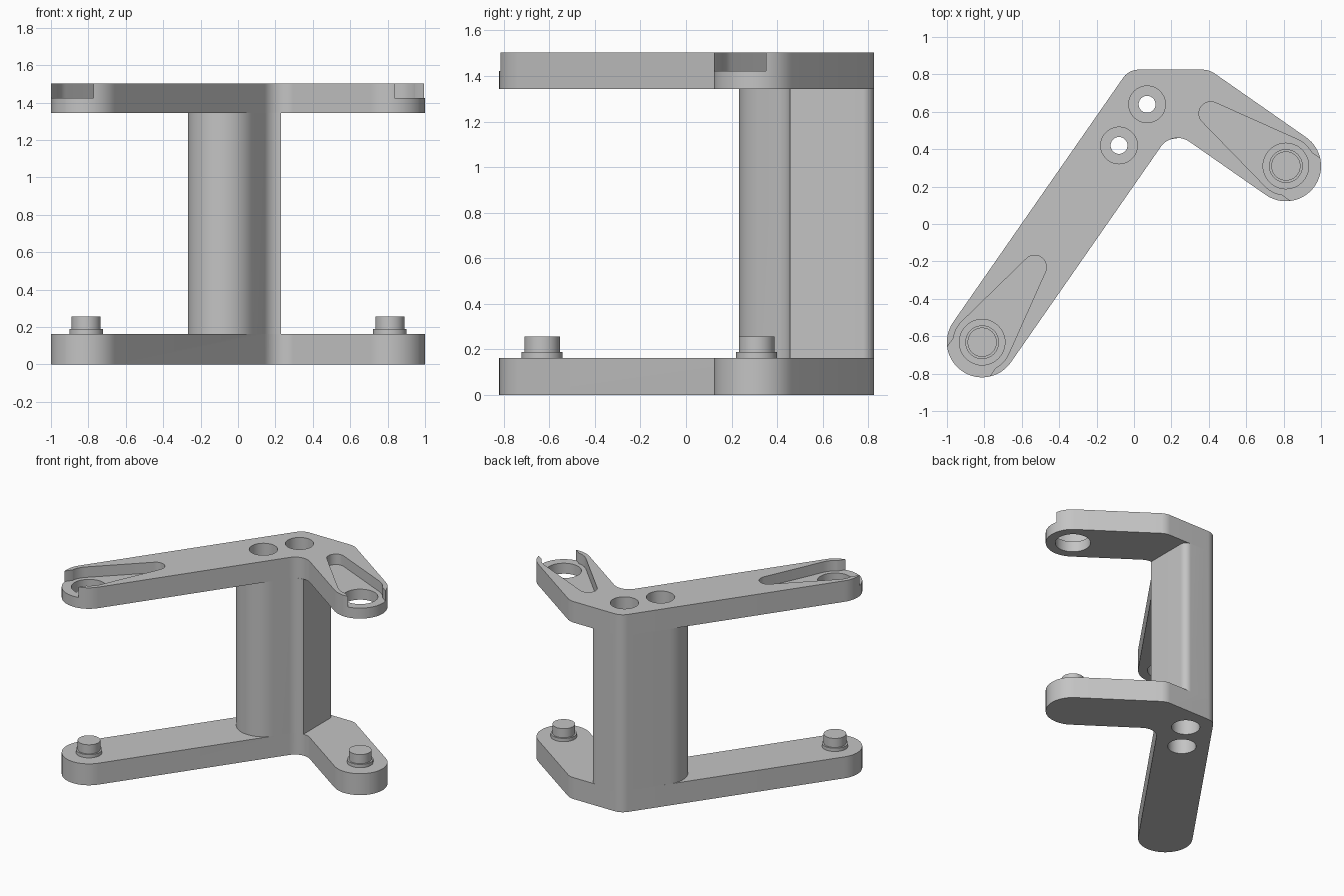
import bpy, bmesh, math
from mathutils import Vector

if "Cube" in bpy.data.objects:
    bpy.data.objects.remove(bpy.data.objects["Cube"])

grey = bpy.data.materials.new("light_grey")
grey.use_nodes = True
grey.diffuse_color = (0.55, 0.55, 0.55, 1)
grey.node_tree.nodes["Principled BSDF"].inputs["Base Color"].default_value = grey.diffuse_color


def rounded(corners, steps=14):
    """Outline with an arc at every (point, radius) corner."""
    out = []
    for i, (p, r) in enumerate(corners):
        if not r:
            out.append(p)
            continue
        a = (corners[i - 1][0] - p).normalized()
        b = (corners[(i + 1) % len(corners)][0] - p).normalized()
        half = a.angle(b) / 2
        centre = p + (a + b).normalized() * r / math.sin(half)
        start = p + a * r / math.tan(half) - centre
        end = p + b * r / math.tan(half) - centre
        turn = math.atan2(start.x * end.y - start.y * end.x, start.dot(end))
        for k in range(steps + 1):
            t = turn * k / steps
            out.append(centre + Vector((start.x * math.cos(t) - start.y * math.sin(t),
                                        start.x * math.sin(t) + start.y * math.cos(t))))
    return out


def prism(name, outline, z0, z1):
    bm = bmesh.new()
    base = bm.faces.new([bm.verts.new((p.x, p.y, z0)) for p in outline])
    top = bmesh.ops.extrude_face_region(bm, geom=[base])["geom"]
    verts = [v for v in top if isinstance(v, bmesh.types.BMVert)]
    bmesh.ops.translate(bm, verts=verts, vec=(0, 0, z1 - z0))
    bmesh.ops.recalc_face_normals(bm, faces=bm.faces)
    mesh = bpy.data.meshes.new(name)
    bm.to_mesh(mesh)
    bm.free()
    mesh.materials.append(grey)
    ob = bpy.data.objects.new(name, mesh)
    bpy.context.collection.objects.link(ob)
    return ob


def arc(c, r, start=0.0, sweep=math.tau, n=48):
    closed = sweep == math.tau
    return [c + r * Vector((math.cos(start + sweep * k / n), math.sin(start + sweep * k / n)))
            for k in range(n if closed else n + 1)]


def combine(target, tool, operation):
    """Apply a boolean and discard the tool."""
    mod = target.modifiers.new("boolean", 'BOOLEAN')
    mod.operation, mod.solver, mod.object = operation, 'EXACT', tool
    bpy.context.view_layer.update()
    graph = bpy.context.evaluated_depsgraph_get()
    mesh = bpy.data.meshes.new_from_object(target.evaluated_get(graph))
    target.modifiers.clear()
    target.data = mesh
    bpy.data.objects.remove(tool)


def smooth(ob):
    bpy.ops.object.select_all(action='DESELECT')
    ob.select_set(True)
    bpy.context.view_layer.objects.active = ob
    bpy.ops.object.shade_smooth_by_angle(angle=math.radians(30))


# Key positions: arm ends, arm directions and bolt holes
R = 0.188
long_end, short_end = Vector((-0.812, -0.632)), Vector((0.812, 0.31))
long_dir, short_dir = Vector((-0.573, -0.82)), Vector((0.82, -0.573))
bolts = [Vector((-0.08, 0.42)), Vector((0.07, 0.64))]
BACK = 0.825


def round_end(c, u):
    side = Vector((-u.y, u.x))
    return [(c + R * (u - side), R * 0.998), (c + R * (u + side), R * 0.998)]


back_left = (Vector((-0.028, BACK)), 0.1)
back_right = (Vector((0.402, BACK)), 0.11)
inner = (Vector((0.206, 0.503)), 0.11)
arm = rounded(round_end(long_end, long_dir) + [inner]
              + round_end(short_end, short_dir) + [back_right, back_left])
post = rounded(round_end(bolts[0], long_dir)
               + [(Vector((0.174, 0.457)), 0.1), (Vector((0.23, 0.457)), 0),
                  (Vector((0.23, BACK)), 0.05), back_left])

# Bracket body: two elbow plates joined by a post
bracket = prism("bracket_body", arm, 0, 0.163)
combine(bracket, prism("post", post, 0.163, 1.343), 'UNION')
combine(bracket, prism("upper_plate", arm, 1.343, 1.503), 'UNION')

# Counterbored bolt holes through the post
for c in bolts:
    combine(bracket, prism("bolt_hole", arc(c, 0.045), -0.1, 1.6), 'DIFFERENCE')
    for z0, z1 in ((-0.1, 0.12), (1.383, 1.6)):
        combine(bracket, prism("counterbore", arc(c, 0.098), z0, z1), 'DIFFERENCE')

# Tapered pockets, open at the tips, with sockets through the upper plate
for c, u in ((long_end, long_dir), (short_end, short_dir)):
    big, small, length = 0.155, 0.063, 0.49
    heading = math.atan2(u.y, u.x)
    lean = math.asin((big - small) / length)
    flank = math.pi / 2 + lean
    slot = (arc(c, big, heading - math.pi + (math.pi - flank), 2 * flank - 0.0, 40)
            + arc(c - u * length, small, heading + flank, 2 * (math.pi - flank), 16))
    combine(bracket, prism("pocket", slot, 1.423, 1.6), 'DIFFERENCE')
    side = Vector((-u.y, u.x)) * 0.138
    mouth = [c - side, c - side + u * 0.4, c + side + u * 0.4, c + side]
    combine(bracket, prism("pocket_mouth", mouth, 1.423, 1.6), 'DIFFERENCE')
    combine(bracket, prism("socket", arc(c, 0.122), 1.2, 1.6), 'DIFFERENCE')
smooth(bracket)

# Stepped pins on the lower plate
for label, c in (("long_arm", long_end), ("short_arm", short_end)):
    smooth(prism(label + "_pin_collar", arc(c, 0.09), 0.163, 0.188))
    smooth(prism(label + "_pin", arc(c, 0.078), 0.188, 0.257))
